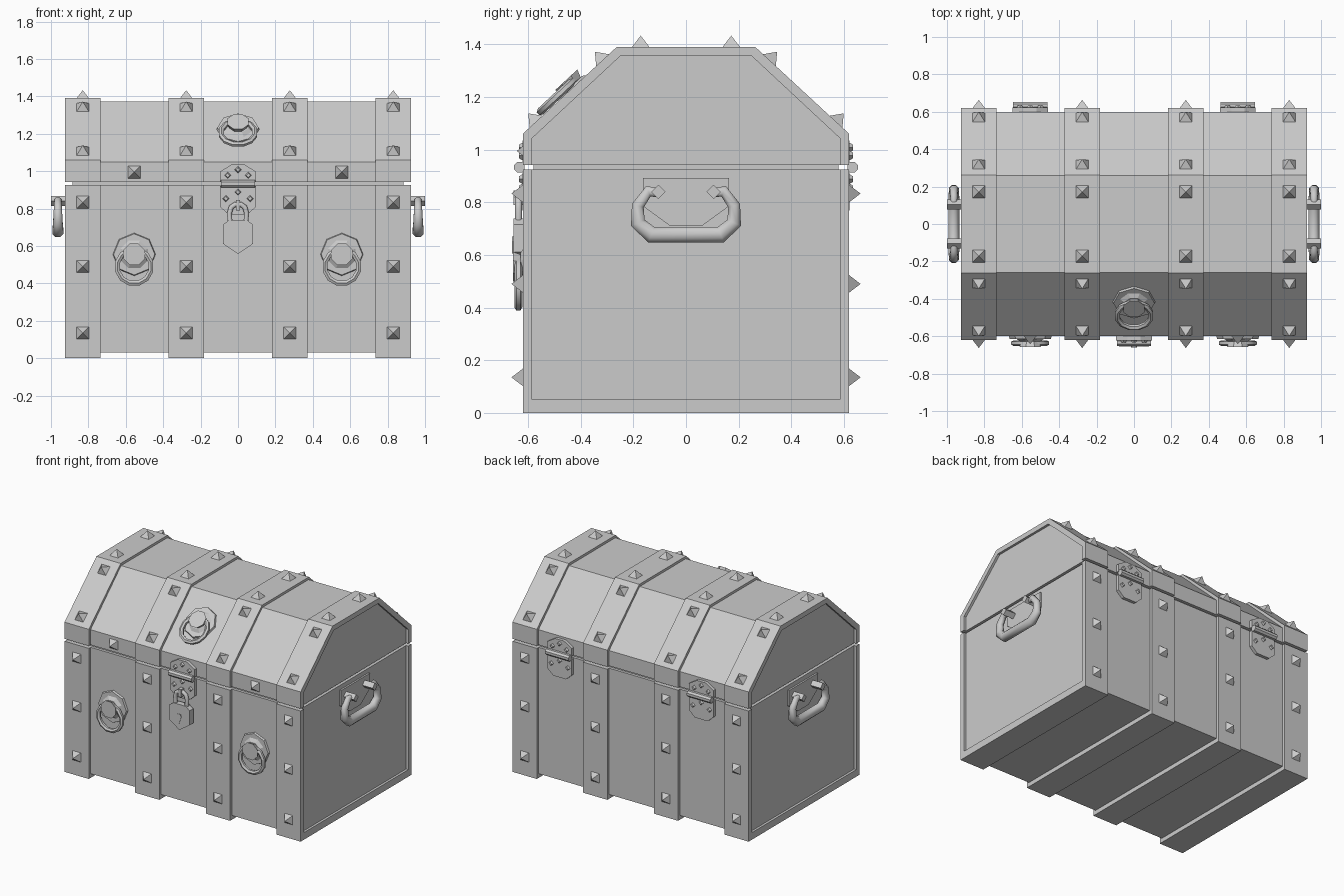
import bpy, bmesh, math
from mathutils import Matrix, Vector

if "Cube" in bpy.data.objects:
    bpy.data.objects.remove(bpy.data.objects["Cube"])

mat = bpy.data.materials.new("plain_grey")
mat.diffuse_color = (0.6, 0.6, 0.6, 1)
mat.use_nodes = True
mat.node_tree.nodes["Principled BSDF"].inputs["Base Color"].default_value = mat.diffuse_color

X, Y, Z = Vector((1, 0, 0)), Vector((0, 1, 0)), Vector((0, 0, 1))


def frame(o, n):
    """Local frame: u across, v up, w along the outward normal n."""
    n = Vector(n).normalized()
    u = Z.cross(n)
    u = u.normalized() if u.length > 0.01 else X
    m = Matrix((u, n.cross(u), n)).transposed().to_4x4()
    m.translation = o
    return m


def prism(bm, m, pts, w0, w1):
    a = [bm.verts.new(m @ Vector((u, v, w0))) for u, v in pts]
    b = [bm.verts.new(m @ Vector((u, v, w1))) for u, v in pts]
    bm.faces.new(a[::-1])
    bm.faces.new(b)
    for i in range(len(a)):
        j = (i + 1) % len(a)
        bm.faces.new((a[i], a[j], b[j], b[i]))


def cone(bm, m, sides, r0, r1, w0, w1, turn=0.0):
    a = [(math.cos(turn + math.tau * i / sides), math.sin(turn + math.tau * i / sides)) for i in range(sides)]
    lo = [bm.verts.new(m @ Vector((c * r0, s * r0, w0))) for c, s in a]
    bm.faces.new(lo[::-1])
    if r1 == 0:
        hi = [bm.verts.new(m @ Vector((0, 0, w1)))] * sides
    else:
        hi = [bm.verts.new(m @ Vector((c * r1, s * r1, w1))) for c, s in a]
        bm.faces.new(hi)
    for i in range(sides):
        j = (i + 1) % sides
        bm.faces.new((lo[i], lo[j], hi[i]) if r1 == 0 else (lo[i], lo[j], hi[j], hi[i]))


def tube(bm, m, path, radii, w, sides=8, closed=False):
    """Sweep a round section along a flat path at height w."""
    n, rings = len(path), []
    P = [Vector(p) for p in path]
    for i in range(n):
        a = P[i] - P[i - 1] if closed or i > 0 else P[1] - P[0]
        b = P[(i + 1) % n] - P[i] if closed or i < n - 1 else a
        a, b = a.normalized(), b.normalized()
        t = (a + b).normalized()
        k = 1 / max(0.5, t.dot(b))
        s = Vector((t.y, -t.x))
        ring = []
        for j in range(sides):
            f = math.tau * (j + 0.5) / sides
            q = P[i] + s * radii[i] * math.cos(f) * k
            ring.append(bm.verts.new(m @ Vector((q.x, q.y, w + radii[i] * math.sin(f)))))
        rings.append(ring)
    for i in range(n if closed else n - 1):
        r, q = rings[i], rings[(i + 1) % n]
        for j in range(sides):
            h = (j + 1) % sides
            bm.faces.new((r[j], r[h], q[h], q[j]))
    if not closed:
        bm.faces.new(rings[0])
        bm.faces.new(rings[-1])


def finish(bm, name, smooth=False):
    bmesh.ops.recalc_face_normals(bm, faces=bm.faces)
    me = bpy.data.meshes.new(name)
    bm.to_mesh(me)
    bm.free()
    me.materials.append(mat)
    ob = bpy.data.objects.new(name, me)
    bpy.context.collection.objects.link(ob)
    if smooth:
        bpy.ops.object.select_all(action='DESELECT')
        ob.select_set(True)
        bpy.context.view_layer.objects.active = ob
        bpy.ops.object.shade_smooth_by_angle(angle=math.radians(50))


def mirror(half):
    return half + [(-u, v) for u, v in reversed(half)]


SIDE = frame((0, 0, 0), X)          # u = y, v = z, extruded along x
BANDS = (-0.83, -0.277, 0.277, 0.83)

# Board shells between the straps, and the dark core seen in the lid gap
for name, half in (("body_boards", [(0.6, 0.03), (0.6, 0.925)]),
                   ("lid_boards", [(0.6, 0.942), (0.6, 1.05), (0.258, 1.373)])):
    bm = bmesh.new()
    prism(bm, SIDE, mirror(half), -0.908, 0.908)
    finish(bm, name)
bm = bmesh.new()
prism(bm, SIDE, mirror([(0.58, 0.9), (0.58, 0.96)]), -0.885, 0.885)
finish(bm, "inner_core")

# Straps around body and lid
body_strap = mirror([(0.62, 0.925), (0.62, 0)])[:4] + mirror([(-0.585, 0.925), (-0.585, 0.05)])
lid_strap = mirror([(0.62, 0.942), (0.62, 1.06), (0.263, 1.39)]) + \
    mirror([(-0.585, 0.942), (-0.585, 1.043), (-0.25, 1.355)])
for name, prof in (("body_straps", body_strap), ("lid_straps", lid_strap)):
    bm = bmesh.new()
    for x in BANDS:
        prism(bm, SIDE, prof, x - 0.095, x + 0.095)
    finish(bm, name)

# Pyramid studs on the straps and lid front
bm = bmesh.new()
def stud(o, n, r=0.036, h=0.043):
    cone(bm, frame(o, n), 4, r * math.sqrt(2), 0, -0.004, h, math.pi / 4)
for x in BANDS:
    for s in (-1, 1):
        for z in (0.135, 0.49, 0.833):
            stud((x, s * 0.62, z), (0, s, 0))
        for y in (0.57, 0.317):
            stud((x, s * y, 1.06 + (0.62 - y) * 0.33 / 0.357), (0, s * 0.33, 0.357))
        stud((x, s * 0.172, 1.39), Z)
for x in (-0.555, 0.555):
    stud((x, -0.6, 0.995), -Y)
finish(bm, "studs")

# Ring pulls: two on the body front, one on the lid slope
slope = (0, -0.32, 0.342)
for name, o, n in (("left_ring_pull", (-0.555, -0.6, 0.555), -Y),
                   ("right_ring_pull", (0.555, -0.6, 0.555), -Y),
                   ("lid_ring_pull", (0, -0.415, 1.223), slope)):
    m = frame(o, n)
    bm = bmesh.new()
    cone(bm, m, 8, 0.116, 0.11, -0.005, 0.014, math.pi / 2)
    cone(bm, m, 8, 0.08, 0.058, 0.014, 0.028, math.pi / 8)
    cone(bm, m, 8, 0.05, 0.062, 0.028, 0.058, math.pi / 8)
    finish(bm, name + "_plate")
    bm = bmesh.new()
    ring = [(0.092 * math.cos(math.tau * (i + 0.5) / 12), -0.065 + 0.092 * math.sin(math.tau * (i + 0.5) / 12))
            for i in range(12)]
    tube(bm, m, ring, [0.015] * 12, 0.037, 6, True)
    finish(bm, name + "_ring", True)

# Hasp at the front and two hinges at the back
for name, o, n in (("front_hasp", (0, -0.6, 0.933), -Y),
                   ("back_hinge_left", (-0.555, 0.6, 0.933), Y),
                   ("back_hinge_right", (0.555, 0.6, 0.933), Y)):
    m = frame(o, n)
    bm = bmesh.new()
    prism(bm, m, mirror([(0.095, 0.012), (0.095, 0.065), (0.035, 0.102)]), -0.005, 0.022)
    prism(bm, m, mirror([(0.05, -0.165), (0.095, -0.125), (0.095, -0.012)]), -0.005, 0.022)
    for u, v in ((-0.055, 0.045), (0.055, 0.045), (0, 0.075), (0, -0.045), (-0.065, -0.08), (0.065, -0.08)):
        cone(bm, m @ Matrix.Translation((u, v, 0)), 4, 0.019, 0.011, 0.02, 0.034)
    barrel = m @ Matrix.Translation((0, 0, 0.033)) @ Matrix.Rotation(math.pi / 2, 4, 'Y')
    cone(bm, barrel, 8, 0.022, 0.022, -0.092, 0.092, math.pi / 8)
    finish(bm, name)

# Padlock: shield body, keyhole, shackle and staple
m = frame((0, -0.6, 0), -Y)
bm = bmesh.new()
prism(bm, m, mirror([(0, 0.557), (0.08, 0.612), (0.08, 0.715), (0.048, 0.738)])[1:], 0.015, 0.056)
finish(bm, "padlock_body")
bm = bmesh.new()
prism(bm, m, [(0, 0.605), (0.016, 0.652), (0.012, 0.67), (-0.012, 0.67), (-0.016, 0.652)], 0.05, 0.06)
finish(bm, "padlock_keyhole")
bm = bmesh.new()
half = [(0.042, 0.72), (0.046, 0.775), (0.036, 0.808), (0.014, 0.823)]
tube(bm, m, mirror(half), [0.014] * 8, 0.036)
finish(bm, "padlock_shackle", True)
bm = bmesh.new()
prism(bm, m, mirror([(0.012, 0.79), (0.012, 0.845)]), 0.02, 0.055)
finish(bm, "hasp_staple")

# Carrying handles on both ends
for name, s in (("right_handle", 1), ("left_handle", -1)):
    m = frame((s * 0.908, 0, 0), X * s)
    bm = bmesh.new()
    prism(bm, m, mirror([(0.06, 0.71), (0.163, 0.785), (0.163, 0.893)]), -0.005, 0.012)
    for u in (-0.105, 0.105):
        cone(bm, m @ Matrix.Translation((u, 0.84, 0)), 4, 0.027, 0.027, 0.01, 0.092)
    finish(bm, name + "_mount")
    bm = bmesh.new()
    half = [(0.1, 0.835), (0.143, 0.842), (0.183, 0.787), (0.183, 0.722), (0.132, 0.677)]
    r = [0.018, 0.02, 0.024, 0.028, 0.032]
    tube(bm, m, mirror(half), r + r[::-1], 0.055)
    finish(bm, name + "_grip", True)
